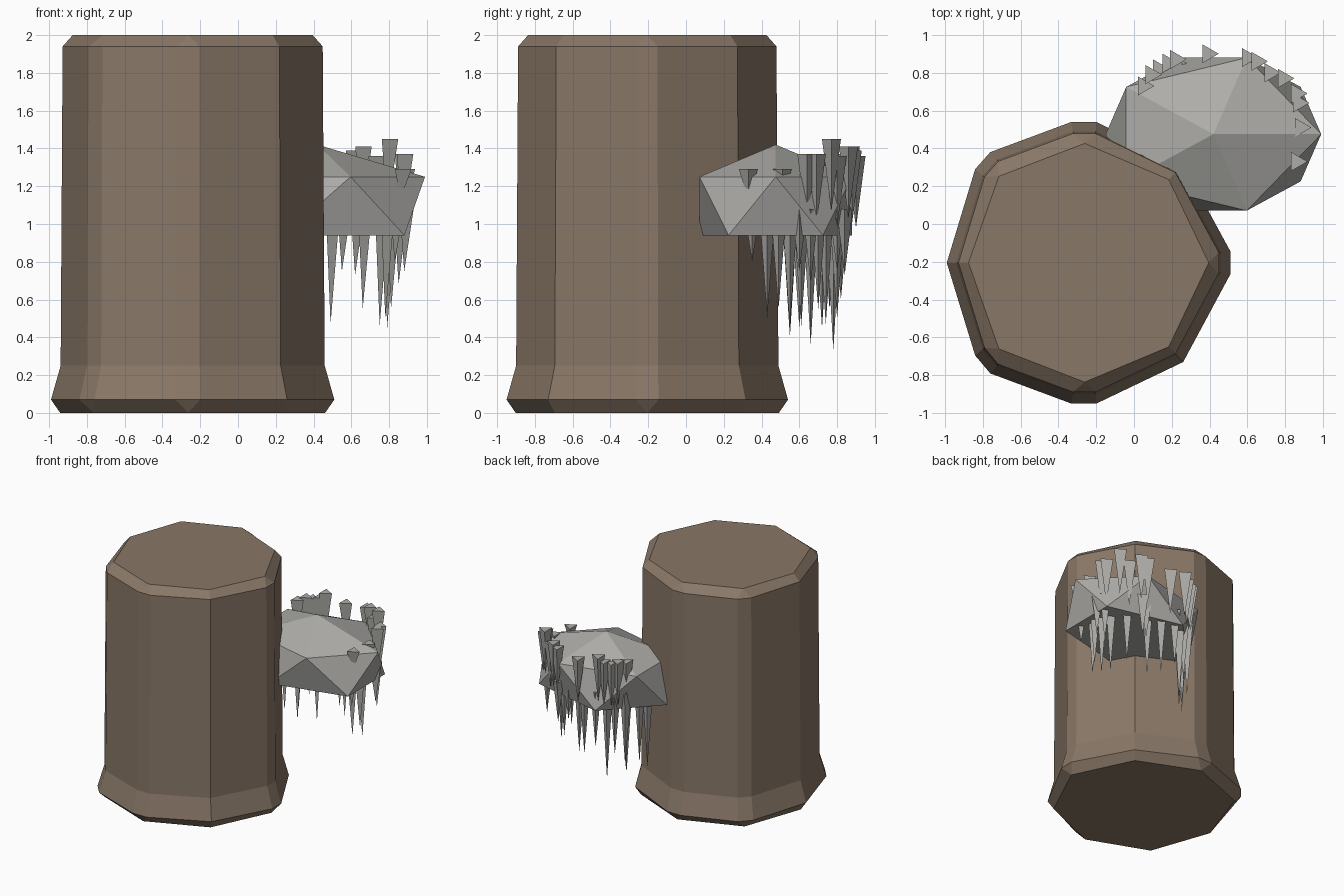
import bpy, bmesh
from math import sin, cos, tau
from mathutils import Matrix, Vector

if "Cube" in bpy.data.objects:
    bpy.data.objects.remove(bpy.data.objects["Cube"], do_unlink=True)


def make_material(name, colour):
    mat = bpy.data.materials.new(name)
    mat.use_nodes = True
    mat.diffuse_color = colour
    mat.node_tree.nodes["Principled BSDF"].inputs["Base Color"].default_value = colour
    return mat


def add_object(name, bm, mat):
    bmesh.ops.recalc_face_normals(bm, faces=bm.faces)
    mesh = bpy.data.meshes.new(name)
    bm.to_mesh(mesh)
    bm.free()
    mesh.materials.append(mat)
    obj = bpy.data.objects.new(name, mesh)
    bpy.context.collection.objects.link(obj)
    return obj


bark = make_material("brown bark", (0.25, 0.186, 0.135, 1))
stone = make_material("pale grey", (0.42, 0.415, 0.395, 1))

# Trunk: eight corners, some chamfered into two points, scaled ring by ring
corners = [
    [(.75, -.06), (.75, .06)],
    [(.5, .52)],
    [(.04, .745), (-.09, .745)],
    [(-.52, .585), (-.6, .495)],
    [(-.75, 0)],
    [(-.6, -.49), (-.52, -.585)],
    [(-.09, -.745), (.04, -.745)],
    [(.5, -.525)],
]
rings = [(0, .935), (.07, 1), (.25, .932), (1.94, .918), (2, .847)]
trunk_centre = Vector((-.24, -.205, 0))

bm = bmesh.new()
loops = []
for z, scale in rings:
    is_cap = z in (0, 2)
    loop = []
    for corner in corners:
        points = [Vector(p) for p in corner]
        if is_cap:
            # the chamfers close to a single point on the end caps
            mid = sum(points, Vector((0, 0))) / len(points)
            vert = bm.verts.new(trunk_centre + Vector((*(mid * scale), z)))
            loop += [vert] * len(points)
        else:
            loop += [bm.verts.new(trunk_centre + Vector((*(p * scale), z)))
                     for p in points]
    loops.append(loop)
for low, high in zip(loops, loops[1:]):
    for i in range(len(low)):
        j = (i + 1) % len(low)
        bm.faces.new(list(dict.fromkeys((low[i], low[j], high[j], high[i]))))
for loop in (loops[0], loops[-1]):
    bm.faces.new(list(dict.fromkeys(loop)))
add_object("trunk", bm, bark)

# Shelf: squashed low-poly ball with a flattened underside
bm = bmesh.new()
top = bm.verts.new((.42, .475, 1.42))
bottom = bm.verts.new((.42, .475, .94))


def shelf_ring(z, turn):
    return [bm.verts.new((.42 + .57 * cos(tau * (i + turn) / 5),
                          .475 + .425 * sin(tau * (i + turn) / 5), z))
            for i in range(5)]


upper, lower = shelf_ring(1.25, 0), shelf_ring(.94, .5)
for i in range(5):
    j = (i + 1) % 5
    bm.faces.new((top, upper[i], upper[j]))
    bm.faces.new((upper[i], lower[i], upper[j]))
    bm.faces.new((upper[j], lower[i], lower[j]))
    bm.faces.new((bottom, lower[j], lower[i]))
add_object("shelf", bm, stone)


# Hanging spikes: three-sided cones pointing down
def add_spike(bm, x, y, z_top, z_tip, radius):
    tip = bm.verts.new((x, y, z_tip))
    rim = [bm.verts.new((x + radius * cos(tau * i / 3),
                         y + radius * sin(tau * i / 3), z_top))
           for i in range(3)]
    bm.faces.new(rim)
    for i in range(3):
        bm.faces.new((rim[i], tip, rim[(i + 1) % 3]))


# Short spikes along the rim: x, y, top height
rim_spikes = [
    (.05, .73, 1.36), (.09, .79, 1.37), (.13, .82, 1.36), (.18, .85, 1.37),
    (.22, .87, 1.41), (.39, .9, 1.36), (.6, .88, 1.39), (.65, .86, 1.41),
    (.72, .8, 1.36), (.79, .77, 1.45), (.86, .69, 1.37), (.87, .64, 1.37),
    (.88, .51, 1.29), (.86, .33, 1.29),
]
bm = bmesh.new()
for x, y, z in rim_spikes:
    add_spike(bm, x, y, z, z - (.16 if z < 1.3 else .38), .058)
add_object("rim_spikes", bm, stone)

# Long spikes under the shelf: x, y, tip height
long_spikes = [
    (-.02, .55, .4), (.02, .6, .45), (.1, .66, .36), (.07, .72, .45),
    (.2, .78, .33), (.14, .76, .55), (.28, .82, .6), (.4, .8, .5),
    (.49, .74, .47), (.55, .8, .75), (.66, .7, .55), (.75, .61, .46),
    (.79, .55, .45), (.81, .49, .55), (.78, .43, .5), (.85, .66, .68),
    (.88, .6, .75), (.83, .35, .8), (.62, .84, .73),
]
bm = bmesh.new()
for x, y, tip in long_spikes:
    add_spike(bm, x, y, 1.08, tip, .05)
add_object("long_spikes", bm, stone)
